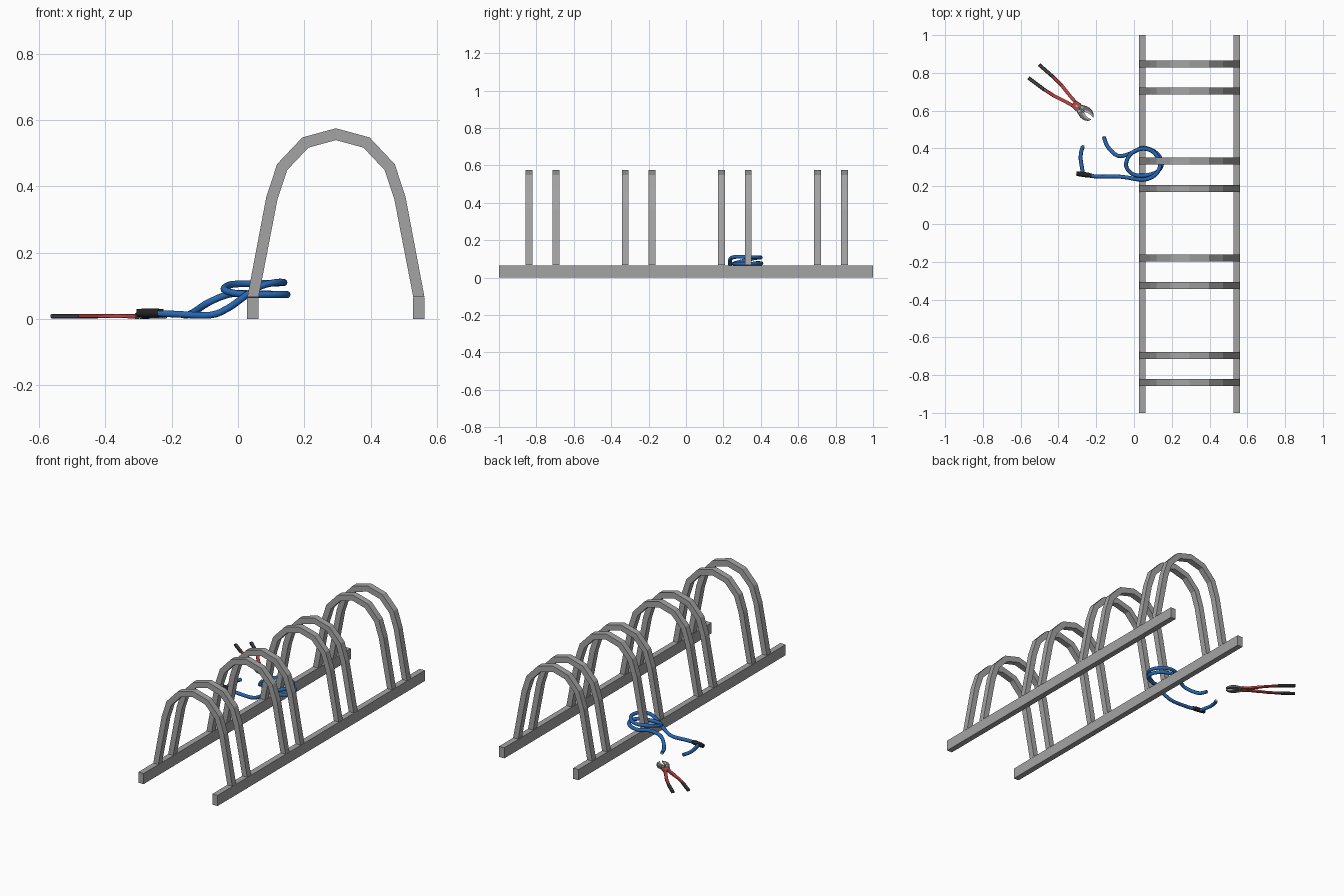
import bpy, bmesh, math
from mathutils import Vector, Matrix

if "Cube" in bpy.data.objects:
    bpy.data.objects.remove(bpy.data.objects["Cube"])


def material(name, color):
    m = bpy.data.materials.new(name)
    m.diffuse_color = (*color, 1)
    m.use_nodes = True
    m.node_tree.nodes["Principled BSDF"].inputs["Base Color"].default_value = m.diffuse_color
    return m


STEEL = material("galvanised grey", (0.37, 0.37, 0.37))
BLUE = material("cable blue", (0.02, 0.14, 0.46))
BLACK = material("lock black", (0.015, 0.016, 0.015))
RED = material("handle red", (0.52, 0.06, 0.06))
GRIP = material("grip dark grey", (0.06, 0.06, 0.065))
JAW = material("jaw steel", (0.16, 0.16, 0.16))
BRIGHT = material("bright metal", (0.5, 0.5, 0.5))


def add_object(name, bm, mat, matrix=None):
    bmesh.ops.recalc_face_normals(bm, faces=bm.faces)
    me = bpy.data.meshes.new(name)
    bm.to_mesh(me)
    bm.free()
    me.materials.append(mat)
    ob = bpy.data.objects.new(name, me)
    bpy.context.collection.objects.link(ob)
    if matrix is not None:
        ob.matrix_world = matrix
    return ob


def smooth(ob, angle=40):
    bpy.ops.object.select_all(action='DESELECT')
    ob.select_set(True)
    bpy.context.view_layer.objects.active = ob
    bpy.ops.object.shade_smooth_by_angle(angle=math.radians(angle))


def box(name, lo, hi, mat):
    bm = bmesh.new()
    bmesh.ops.create_cube(bm, size=1)
    for v in bm.verts:
        v.co = [a + (b - a) * (c + 0.5) for a, b, c in zip(lo, hi, v.co)]
    return add_object(name, bm, mat)


def prism(name, outline, z0, z1, mat, matrix=None, bevel=0):
    """Extrude a flat outline from z0 to z1."""
    bm = bmesh.new()
    face = bm.faces.new([bm.verts.new((x, y, z0)) for x, y in outline])
    ext = bmesh.ops.extrude_face_region(bm, geom=[face])
    for g in ext["geom"]:
        if isinstance(g, bmesh.types.BMVert):
            g.co.z = z1
    if bevel:
        edges = [e for e in bm.edges if abs(e.verts[0].co.z - e.verts[1].co.z) < 1e-6]
        bmesh.ops.bevel(bm, geom=edges, offset=bevel, segments=1, affect='EDGES')
    return add_object(name, bm, mat, matrix)


def strip(path, width):
    """Outline of a mitred band of even width along a flat path."""
    pts = [Vector(p) for p in path]
    left, right = [], []
    for i, p in enumerate(pts):
        d0 = (p - pts[max(i - 1, 0)]) if i else (pts[1] - p)
        d1 = (pts[i + 1] - p) if i < len(pts) - 1 else d0
        n0, n1 = [Vector((-d.y, d.x)).normalized() for d in (d0, d1)]
        n = (n0 + n1).normalized()
        n *= width / 2 / n.dot(n0)
        left.append(p + n)
        right.append(p - n)
    return left + right[::-1]


def tube(name, points, radius, mat, sides=10, steps=5):
    """Round tube swept on a smooth spline through the points."""
    p = [Vector(q) for q in points]
    p = [2 * p[0] - p[1]] + p + [2 * p[-1] - p[-2]]
    path = []
    for i in range(1, len(p) - 2):
        for k in range(steps):
            t = k / steps
            path.append(0.5 * (2 * p[i] + (p[i + 1] - p[i - 1]) * t
                        + (2 * p[i - 1] - 5 * p[i] + 4 * p[i + 1] - p[i + 2]) * t * t
                        + (3 * p[i] - p[i - 1] - 3 * p[i + 1] + p[i + 2]) * t ** 3))
    path.append(p[-2])
    bm = bmesh.new()
    rings = []
    for i, c in enumerate(path):
        d = (path[min(i + 1, len(path) - 1)] - path[max(i - 1, 0)]).normalized()
        a = d.cross(Vector((0, 0, 1))).normalized()
        b = a.cross(d)
        rings.append([bm.verts.new(c + radius * (a * math.cos(w) + b * math.sin(w)))
                      for w in (2 * math.pi * s / sides for s in range(sides))])
    for r, q in zip(rings, rings[1:]):
        for s in range(sides):
            bm.faces.new((r[s], r[s - 1], q[s - 1], q[s]))
    bm.faces.new(rings[0])
    bm.faces.new(rings[-1])
    ob = add_object(name, bm, mat)
    smooth(ob, 50)
    return ob


# Ground rails
for side, x in (("left", 0.027), ("right", 0.527)):
    box(f"rail_{side}", (x, -1, 0), (x + 0.035, 1, 0.065), STEEL)

# Hoops: half profile mirrored about x = 0.295, then repeated in pairs
half = [(0.045, 0.067), (0.102, 0.364), (0.133, 0.458), (0.203, 0.532)]
arch = half + [(0.295, 0.557)] + [(0.59 - x, z) for x, z in reversed(half)]
outline = strip(arch, 0.0345)
for v in (outline[0], outline[8], outline[9], outline[-1]):
    v.y = 0.066                      # feet cut level with the rails
upright = Matrix.Rotation(math.pi / 2, 4, 'X')
for i in range(4):
    for j, y in enumerate((0.847, 0.703)):
        y -= 0.514 * i
        prism(f"hoop_{i + 1}_{'ab'[j]}", outline, -0.0185, 0.0185, STEEL,
              Matrix.Translation((0, y, 0)) @ upright)

# Cut cable, looped twice round a hoop leg
cable = [(-0.25, 0.258, 0.018), (-0.19, 0.251, 0.015), (-0.085, 0.251, 0.012),
         (-0.03, 0.245, 0.033), (0.02, 0.236, 0.068), (0.07, 0.238, 0.1),
         (0.12, 0.268, 0.111), (0.138, 0.325, 0.11), (0.1, 0.383, 0.108),
         (0.04, 0.398, 0.107), (-0.02, 0.368, 0.104), (-0.042, 0.31, 0.09),
         (-0.01, 0.266, 0.078), (0.05, 0.256, 0.074), (0.12, 0.275, 0.074),
         (0.148, 0.32, 0.074), (0.12, 0.375, 0.075), (0.05, 0.403, 0.076),
         (-0.02, 0.373, 0.076), (-0.085, 0.361, 0.052), (-0.138, 0.408, 0.018),
         (-0.16, 0.46, 0.011)]
tube("cable_long", cable, 0.0105, BLUE)
short = [(-0.272, 0.262, 0.018), (-0.274, 0.29, 0.013), (-0.282, 0.34, 0.011),
         (-0.28, 0.38, 0.011), (-0.27, 0.412, 0.011)]
tube("cable_short", short, 0.0105, BLUE)

# Bare wire at the cut ends
tube("wire_end_long", [(-0.16, 0.46, 0.011), (-0.162, 0.465, 0.011)], 0.006, BRIGHT, 8, 1)
tube("wire_end_short", [(-0.27, 0.412, 0.011), (-0.268, 0.417, 0.011)], 0.006, BRIGHT, 8, 1)

# Lock body with end collars
def on_lock(t):
    return (-0.265 + t, 0.262 - 0.14 * t, 0.0185)

tube("lock_body", [on_lock(-0.026), on_lock(0.026)], 0.0135, BLACK, 12, 1)
for name, a, b in (("left", -0.04, -0.026), ("right", 0.026, 0.04)):
    tube(f"lock_collar_{name}", [on_lock(a), on_lock(b)], 0.0115, BLACK, 12, 1)

# Bolt cutter, built along local x and then turned into place
place = Matrix.Translation((-0.31, 0.63, 0)) @ Matrix.Rotation(math.radians(-39), 4, 'Z')
for side, s in (("upper", 1), ("lower", -1)):
    prism(f"cutter_handle_{side}",
          strip([(-0.185, s * 0.041), (-0.12, s * 0.034), (-0.05, s * 0.019), (0.0, s * 0.01),
                 (0.025, s * 0.012)], 0.018), 0.003, 0.015, RED, place, 0.003)
    prism(f"cutter_grip_{side}",
          strip([(-0.284, s * 0.045), (-0.18, s * 0.041)], 0.019), 0.002, 0.016, GRIP, place, 0.003)
    # Curved jaw with a small opening at the tip
    prism(f"cutter_jaw_{side}",
          [(0.015, s * 0.001), (0.012, s * 0.014), (0.035, s * 0.026), (0.06, s * 0.035),
           (0.085, s * 0.034), (0.105, s * 0.024), (0.115, s * 0.008), (0.095, s * 0.011),
           (0.075, s * 0.009), (0.06, s * 0.001)], 0.002, 0.016, JAW, place, 0.002)
    # Bright bevelled cutting edge
    prism(f"cutter_blade_{side}",
          [(0.06, s * 0.001), (0.075, s * 0.008), (0.095, s * 0.010), (0.112, s * 0.007),
           (0.106, s * 0.016), (0.08, s * 0.02), (0.055, s * 0.012)],
          0.006, 0.0175, BRIGHT, place)

# Red centre plate and pivot bolts
prism("cutter_plate", [(-0.015, -0.02), (0.02, -0.024), (0.03, 0), (0.02, 0.024), (-0.015, 0.02)],
      0.002, 0.016, RED, place, 0.002)
for i, (x, y) in enumerate(((0.008, 0), (0.036, 0.012), (0.036, -0.012))):
    ring = [(x + 0.006 * math.cos(k * math.pi / 4), y + 0.006 * math.sin(k * math.pi / 4))
            for k in range(8)]
    prism(f"cutter_bolt_{i + 1}", ring, 0.001, 0.018, BRIGHT, place)
